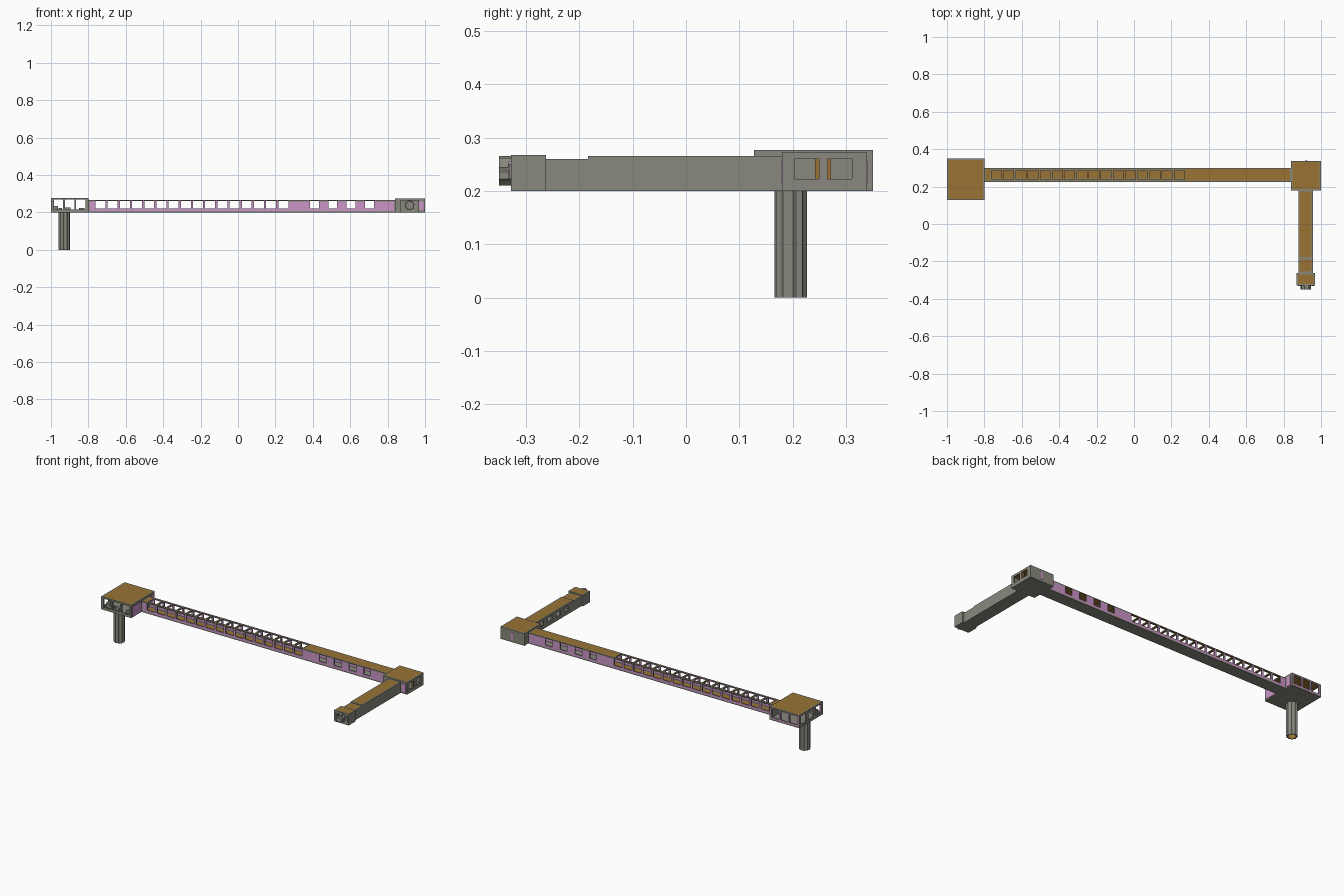
import bpy, bmesh, math
from mathutils import Matrix, Vector

cube = bpy.data.objects.get("Cube")
if cube:
    bpy.data.objects.remove(cube, do_unlink=True)


def material(name, rgb):
    m = bpy.data.materials.new(name)
    m.use_nodes = True
    m.diffuse_color = (*rgb, 1)
    m.node_tree.nodes["Principled BSDF"].inputs["Base Color"].default_value = (*rgb, 1)
    return m


GREY, OCHRE, PINK = 0, 1, 2
MATS = [material("warm grey", (0.25, 0.25, 0.21)),
        material("ochre", (0.32, 0.175, 0.036)),
        material("mauve pink", (0.60, 0.30, 0.57))]


def mesh_object(name, bm, colour=GREY):
    for f in bm.faces:
        f.material_index = colour
    me = bpy.data.meshes.new(name)
    bm.normal_update()
    bm.to_mesh(me)
    bm.free()
    for m in MATS:
        me.materials.append(m)
    ob = bpy.data.objects.new(name, me)
    bpy.context.scene.collection.objects.link(ob)
    return ob


def boxes(name, ranges, colour=GREY, rim=0):
    """One object of boxes (x0, x1, y0, y1, z0, z1); rim insets a border on each face."""
    bm = bmesh.new()
    for x0, x1, y0, y1, z0, z1 in ranges:
        place = Matrix.Translation(((x0 + x1) / 2, (y0 + y1) / 2, (z0 + z1) / 2))
        bmesh.ops.create_cube(bm, size=1, matrix=place @ Matrix.Diagonal((x1 - x0, y1 - y0, z1 - z0, 1)))
    if rim:
        bmesh.ops.inset_individual(bm, faces=bm.faces[:], thickness=rim, use_even_offset=True)
    return mesh_object(name, bm, colour)


def paint(ob, r, pink_dirs=()):
    """Ochre roof panel and ceiling, pink wall panels, grey rims and floors."""
    low, high = Vector(r[0::2]), Vector(r[1::2])
    verts = ob.data.vertices

    def at_limit(co, k):
        return min(abs(co[k] - low[k]), abs(co[k] - high[k])) < 0.0005

    for p in ob.data.polygons:
        axis = max(range(3), key=lambda k: abs(p.normal[k]))
        others = [k for k in range(3) if k != axis]
        on_rim = at_limit(p.center, axis) and any(
            at_limit(verts[i].co, k) for i in p.vertices for k in others)
        roof = p.normal.z > 0.7 and at_limit(p.center, 2)
        ceiling = p.normal.z < -0.7 and p.center.z > (low.z + high.z) / 2
        p.material_index = GREY
        if not on_rim and (roof or ceiling):
            p.material_index = OCHRE
        elif not on_rim and any(p.normal.dot(Vector(d)) > 0.7 for d in pink_dirs):
            p.material_index = PINK


def cut(ob, cutter_groups):
    """Cut groups of boxes out of an object and bake the result."""
    cutters = []
    for group in cutter_groups:
        c = boxes("cutter", group)
        c.hide_render = True
        mod = ob.modifiers.new("cut", 'BOOLEAN')
        mod.operation, mod.solver, mod.object = 'DIFFERENCE', 'EXACT', c
        cutters.append(c)
    bpy.context.view_layer.update()
    baked = bpy.data.meshes.new_from_object(ob.evaluated_get(bpy.context.evaluated_depsgraph_get()))
    ob.modifiers.clear()
    ob.data = baked
    for c in cutters:
        bpy.data.objects.remove(c, do_unlink=True)


def shell(name, r, groups, pink=(), wall=0.008):
    """Hollow box with window openings."""
    ob = boxes(name, [r], rim=0.007)
    cavity = (r[0] + wall, r[1] - wall, r[2] + wall, r[3] - wall, r[4] + wall, r[5] - wall * 0.8)
    cut(ob, [[cavity], *groups])
    paint(ob, r, pink)


def tube(name, centre, outer, inner, length, sides, axis, flute=0, lining=GREY):
    """Open ring along +z or -y; flute sinks every other edge, lining colours the bore."""
    bm = bmesh.new()
    rings = []
    for r, h, dip in ((outer, 0, flute), (outer, length, flute), (inner, length, 0), (inner, 0, 0)):
        ring = []
        for i in range(sides):
            a = 2 * math.pi * (i + 0.5) / sides
            rad = r - dip * (i % 2)
            u, v = rad * math.cos(a), rad * math.sin(a)
            off = Vector((u, v, h)) if axis == 'Z' else Vector((u, -h, v))
            ring.append(bm.verts.new(Vector(centre) + off))
        rings.append(ring)
    for k in range(4):
        a, b = rings[k], rings[(k + 1) % 4]
        for i in range(sides):
            j = (i + 1) % sides
            bm.faces.new((a[i], a[j], b[j], b[i]))
    bmesh.ops.recalc_face_normals(bm, faces=bm.faces)
    ob = mesh_object(name, bm)
    for p in ob.data.polygons[2 * sides:3 * sides]:
        p.material_index = lining


FRONT, BACK = (0, -1, 0), (0, 1, 0)

# Long corridor: windows right through both walls, skylights over the long run
run = [-0.762 + 0.0652 * i for i in range(16)]
side_windows = [(x, x + 0.053, 0.2, 0.33, 0.22, 0.26) for x in run]
side_windows += [(x, x + 0.047, 0.2, 0.33, 0.22, 0.26)
                 for x in [0.385 + 0.098 * i for i in range(4)]]
skylights = [(x, x + 0.053, 0.238, 0.287, 0.235, 0.3) for x in run]
shell("corridor", (-0.8, 0.842, 0.225, 0.3, 0.2, 0.265), [side_windows, skylights],
      (FRONT, BACK), 0.007)

# Skylight frames and the floor strip below them
frames = []
for x in run:
    frames += [(x - 0.004, x, 0.234, 0.291, 0.264, 0.266),
               (x + 0.053, x + 0.057, 0.234, 0.291, 0.264, 0.266),
               (x, x + 0.053, 0.234, 0.238, 0.264, 0.266),
               (x, x + 0.053, 0.287, 0.291, 0.264, 0.266)]
boxes("skylight_frames", frames)
boxes("floor_strip", [(-0.79, 0.3, 0.242, 0.283, 0.206, 0.208)], OCHRE)

# Large room standing on the leg
room_y = [(-0.985 + 0.06 * i, -0.935 + 0.06 * i, 0.1, 0.4, 0.216, 0.268) for i in range(3)]
room_x = [(-1.02, -0.95, y, y + 0.048, 0.216, 0.268) for y in (0.145, 0.215, 0.285)]
shell("large_room", (-1, -0.8, 0.127, 0.35, 0.2, 0.277), [room_y, room_x], (BACK,))
boxes("room_side_plates", [(-0.801, -0.798, 0.135, 0.22, 0.207, 0.264),
                           (-0.801, -0.798, 0.304, 0.336, 0.207, 0.264)], PINK)
boxes("room_consoles", [(-0.985, -0.962, 0.15, 0.17, 0.207, 0.235),
                        (-0.96, -0.94, 0.15, 0.17, 0.207, 0.223),
                        (-0.925, -0.895, 0.15, 0.17, 0.207, 0.226),
                        (-0.85, -0.82, 0.15, 0.17, 0.207, 0.224)])

# Corner room with two windows on its outer wall
corner_windows = [(0.97, 1.02, y, y + 0.046, 0.222, 0.26) for y in (0.203, 0.265)]
shell("corner_room", (0.84, 1, 0.18, 0.338, 0.2, 0.273), [corner_windows])
boxes("window_jambs", [(0.985, 0.997, 0.242, 0.249, 0.222, 0.26),
                       (0.985, 0.997, 0.265, 0.272, 0.222, 0.26)], OCHRE)
boxes("door_plates", [(0.915, 0.928, 0.337, 0.34, 0.215, 0.255),
                      (0.965, 0.992, 0.178, 0.181, 0.213, 0.258)], PINK)

# Side arm with windows facing inward, and its lower end section
arm_windows = [(0.86, 0.9, y, y + 0.035, 0.222, 0.25) for y in (-0.14, -0.06, 0.02, 0.1)]
shell("side_arm", (0.879, 0.957, -0.184, 0.18, 0.2, 0.265), [arm_windows])
for name, r in (("arm_neck", (0.879, 0.957, -0.262, -0.184, 0.2, 0.26)),
                ("arm_head", (0.87, 0.967, -0.328, -0.262, 0.2, 0.267))):
    paint(boxes(name, [r], rim=0.007), r)
boxes("head_side_panels", [(0.876, 0.889, -0.332, -0.327, 0.222, 0.25),
                           (0.949, 0.962, -0.332, -0.327, 0.222, 0.25)])

# Docking ring on the arm head, with a small coloured collar
tube("docking_ring", (0.918, -0.327, 0.238), 0.028, 0.02, 0.023, 16, 'Y', 0.004)
boxes("ring_collar", [(0.943, 0.947, -0.333, -0.328, 0.222, 0.255)], PINK)

# Hollow fluted leg with a coloured bore
tube("leg", (-0.928, 0.196, 0), 0.031, 0.023, 0.201, 20, 'Z', 0.004, OCHRE)
